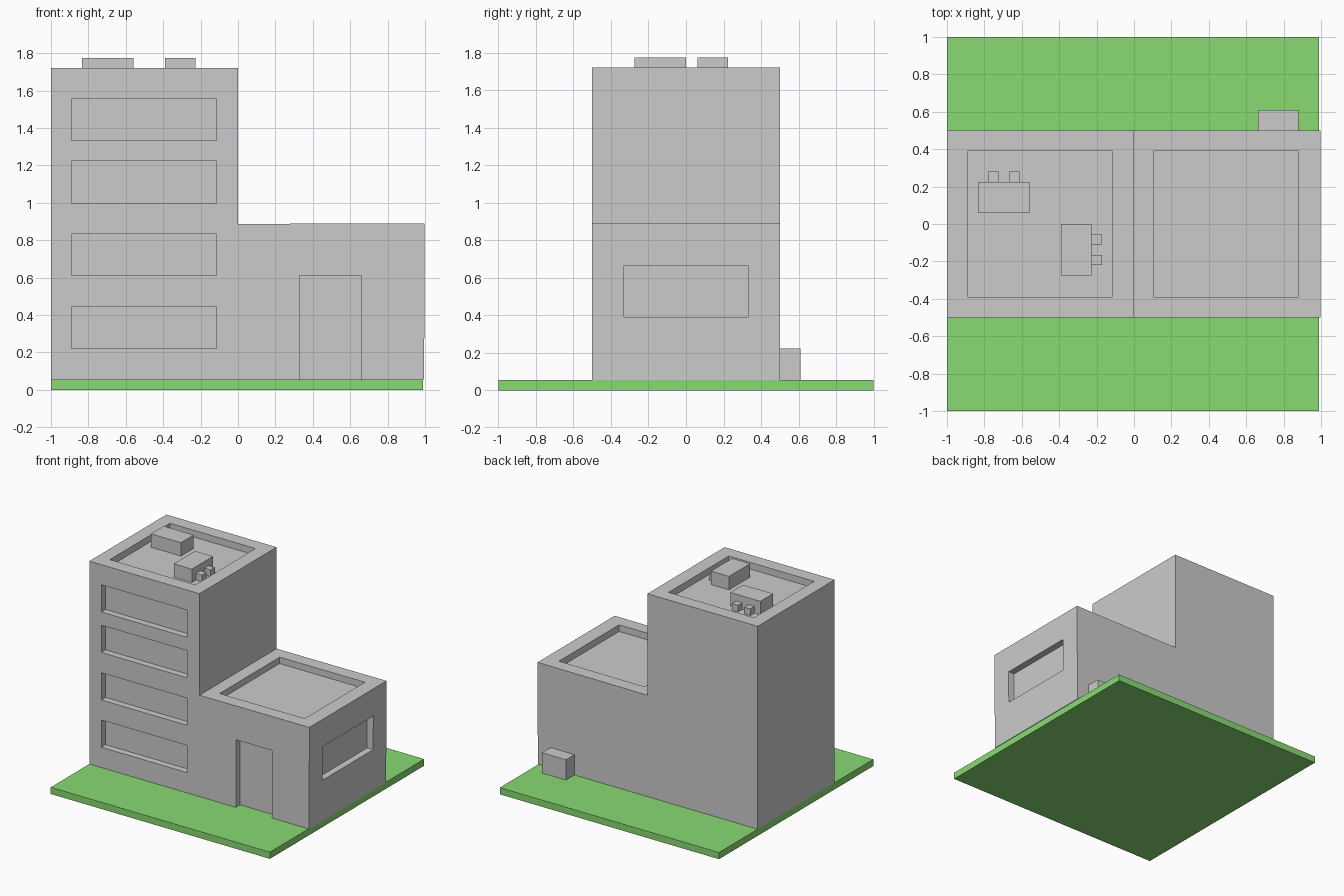
import bpy, bmesh

if "Cube" in bpy.data.objects:
    bpy.data.objects.remove(bpy.data.objects["Cube"])

U = 0.055            # design module: slab thickness, recess depth, small cubes
TOWER_TOP, WING_TOP = 1.72, 0.89


def box(name, x, y, z):
    """Box object from (min, max) ranges."""
    bm = bmesh.new()
    bmesh.ops.create_cube(bm, size=1)
    for v in bm.verts:
        v.co = [r[0] if c < 0 else r[1] for c, r in zip(v.co, (x, y, z))]
    mesh = bpy.data.meshes.new(name)
    bm.to_mesh(mesh)
    bm.free()
    obj = bpy.data.objects.new(name, mesh)
    bpy.context.collection.objects.link(obj)
    return obj


# Grass slab
lawn = box("lawn", (-1, 0.99), (-1, 1), (0, U))
green = bpy.data.materials.new("grass_green")
green.diffuse_color = (0.25, 0.7, 0.17, 1)
green.use_nodes = True
green.node_tree.nodes["Principled BSDF"].inputs["Base Color"].default_value = green.diffuse_color
lawn.data.materials.append(green)

# Stepped building body: L-shaped profile pulled through the depth
profile = [(-1, U), (0.995, U), (0.998, WING_TOP), (0, WING_TOP - 0.003), (0, TOWER_TOP), (-1, TOWER_TOP)]
bm = bmesh.new()
face = bm.faces.new([bm.verts.new((x, -0.5, z)) for x, z in profile])
ext = bmesh.ops.extrude_face_region(bm, geom=[face])
bmesh.ops.translate(bm, vec=(0, 1, 0),
                    verts=[g for g in ext["geom"] if isinstance(g, bmesh.types.BMVert)])
bmesh.ops.recalc_face_normals(bm, faces=bm.faces)
mesh = bpy.data.meshes.new("building")
bm.to_mesh(mesh)
bm.free()
building = bpy.data.objects.new("building", mesh)
bpy.context.collection.objects.link(building)

# Recesses: roof wells, four window bands, door, side window
front = (-0.7, -0.5 + U)
well_y = (-0.39, 0.39)
cuts = [
    ((-0.89, -0.115), well_y, (TOWER_TOP - U, 2)),
    ((0.105, 0.88), well_y, (WING_TOP - U, 1.2)),
    ((0.33, 0.66), front, (-0.1, 0.61)),
    ((0.997 - U, 1.2), (-0.33, 0.33), (0.39, 0.665)),
]
cuts += [((-0.89, -0.115), front, (z, z + 0.223)) for z in (0.222, 0.61, 1.0, 1.332)]
for i, c in enumerate(cuts):
    cutter = box(f"recess_cutter_{i}", *c)
    cutter.hide_render = True
    cutter.hide_set(True)
    mod = building.modifiers.new(cutter.name, "BOOLEAN")
    mod.operation = "DIFFERENCE"
    mod.solver = "EXACT"
    mod.object = cutter

# Bake the cuts and drop the cutters
bpy.context.view_layer.update()
baked = bpy.data.meshes.new_from_object(
    building.evaluated_get(bpy.context.evaluated_depsgraph_get()))
building.modifiers.clear()
building.data = baked
for obj in [o for o in bpy.data.objects if o.name.startswith("recess_cutter")]:
    bpy.data.objects.remove(obj)

# Rooftop units with small outlet cubes
floor = TOWER_TOP - U
box("roof_unit_back", (-0.833, -0.56), (0.06, 0.225), (floor, 1.775))
box("roof_unit_front", (-0.39, -0.227), (-0.275, 0), (floor, 1.775))
for i, x in enumerate((-0.78, -0.668)):
    box(f"back_outlet_{i}", (x, x + U), (0.225, 0.28), (floor, floor + U))
for i, y in enumerate((-0.11, -0.22)):
    box(f"front_outlet_{i}", (-0.227, -0.172), (y, y + U), (floor, floor + U))

# Ground unit against the rear wall
box("rear_utility_box", (0.663, 0.88), (0.5, 0.61), (U, 0.222))
